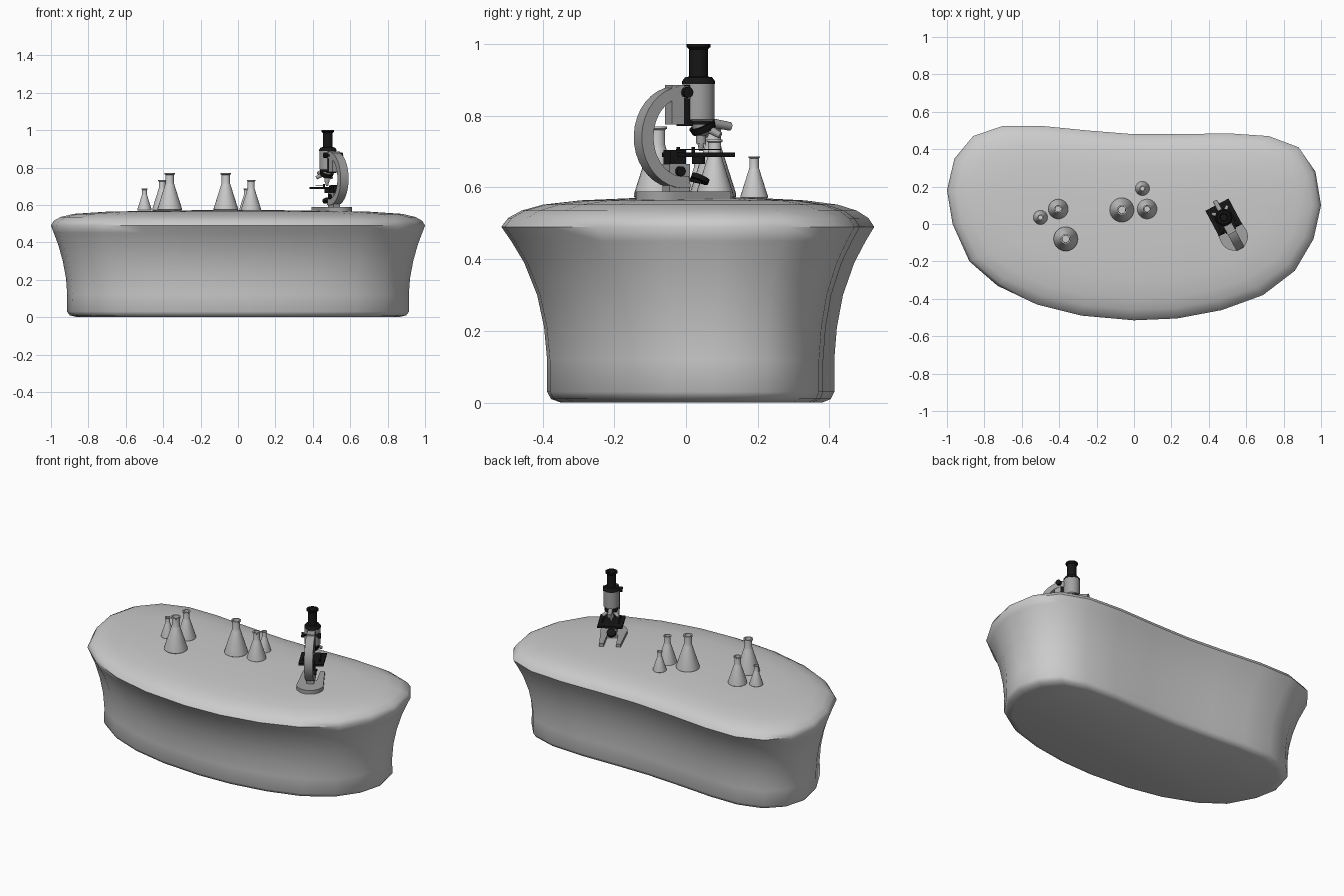
import bpy, bmesh
from math import pi, sin, cos, radians
from mathutils import Matrix, Vector

default_cube = bpy.data.objects.get("Cube")
if default_cube:
    bpy.data.objects.remove(default_cube, do_unlink=True)


def make_material(name, value):
    material = bpy.data.materials.new(name)
    material.use_nodes = True
    colour = (value, value, value, 1)
    material.diffuse_color = colour
    shader = material.node_tree.nodes["Principled BSDF"]
    shader.inputs["Base Color"].default_value = colour
    shader.inputs["Roughness"].default_value = 0.6
    return material


pale_grey = make_material("pale grey", 0.6)
metal_grey = make_material("metal grey", 0.36)
black = make_material("black", 0.008)


def finish(name, bm, material, matrix=Matrix(), angle=40):
    """Turn a bmesh into a named, coloured and smoothly shaded object."""
    bmesh.ops.transform(bm, matrix=matrix, verts=bm.verts)
    bmesh.ops.recalc_face_normals(bm, faces=bm.faces)
    mesh = bpy.data.meshes.new(name)
    bm.to_mesh(mesh)
    bm.free()
    obj = bpy.data.objects.new(name, mesh)
    bpy.context.collection.objects.link(obj)
    mesh.materials.append(material)
    bpy.ops.object.select_all(action="DESELECT")
    obj.select_set(True)
    bpy.context.view_layer.objects.active = obj
    bpy.ops.object.shade_smooth_by_angle(angle=radians(angle))
    return obj


def loft(rings, closed_ends=True):
    """Skin a stack of equally long point rings."""
    bm = bmesh.new()
    loops = [[bm.verts.new(p) for p in ring] for ring in rings]
    for low, high in zip(loops, loops[1:]):
        for i in range(len(low)):
            j = (i + 1) % len(low)
            bm.faces.new((low[i], low[j], high[j], high[i]))
    if closed_ends:
        bm.faces.new(loops[0])
        bm.faces.new(loops[-1])
    return bm


def turned(profile, sides=24):
    """Revolve (radius, height) points about z."""
    angles = [2 * pi * i / sides for i in range(sides)]
    return loft([[(r * cos(a), r * sin(a), z) for a in angles] for r, z in profile])


def slab(points, axis, start, end):
    """Extrude a flat outline along x (side outlines) or z (plan outlines)."""
    def place(p, d):
        return (d, *p) if axis == "x" else (*p, d)
    return loft([[place(p, d) for p in points] for d in (start, end)])


# Counter: kidney outline lofted through a flared section
outline = [(-1, .18), (-.96, .35), (-.86, .47), (-.7, .525), (-.5, .525), (-.25, .5),
           (0, .48), (.25, .48), (.5, .485), (.72, .47), (.88, .41), (.97, .28),
           (1, .1), (.96, -.08), (.86, -.25), (.69, -.38), (.47, -.46), (.23, -.505),
           (0, -.515), (-.28, -.49), (-.52, -.43), (-.73, -.33), (-.88, -.2), (-.97, 0)]
section = [(.86, .7, 0), (.9, .75, .01), (.915, .77, .03), (.913, .77, .12),
           (.92, .785, .21), (.937, .82, .3), (.962, .885, .39), (.985, .95, .45),
           (1, 1, .49), (.985, .965, .515), (.95, .9, .535), (.88, .79, .552),
           (.7, .6, .564), (.4, .35, .57), (.1, .1, .573)]
counter = loft([[(x * sx, y * sy + .02 * (1 - sy) * 2, z) for x, y in outline]
                for sx, sy, z in section])
finish("counter", counter, pale_grey, angle=60)

# Conical flasks: one hollow profile at three sizes
flask_profile = [(.9, 0), (1, .08), (1, .2), (.38, 2.15), (.34, 2.3), (.34, 2.95),
                 (.42, 3), (.42, 3.1), (.3, 3.1), (.28, 2.25), (.9, .2), (.8, .1)]
large, medium, small = .065, .053, .038
flasks = [(-.065, .075, large), (.07, .08, medium), (.045, .19, small),
          (-.365, -.08, large), (-.405, .08, medium), (-.5, .035, small)]
for number, (x, y, size) in enumerate(flasks):
    place = Matrix.Translation((x, y, .569)) @ Matrix.Scale(size, 4)
    finish(f"flask_{number + 1}", turned(flask_profile), pale_grey, place)

# Microscope: local frame has the tube axis on z and faces local +y
scope = Matrix.Translation((.48, .035, 0)) @ Matrix.Rotation(radians(28), 4, "Z")


def lathe(name, profile, material, sides=24):
    finish(name, turned(profile, sides), material, scope)


def box(name, centre, size, material):
    bm = bmesh.new()
    bmesh.ops.create_cube(bm, size=1)
    finish(name, bm, material,
           scope @ Matrix.Translation(centre) @ Matrix.Diagonal((*size, 1)))


def rod(name, start, end, radius, material, tip=None):
    start, end = Vector(start), Vector(end)
    way = end - start
    turn = way.to_track_quat("Z", "Y").to_matrix().to_4x4()
    bm = turned([(radius, 0), (tip or radius, way.length)], 16)
    finish(name, bm, material, scope @ Matrix.Translation(start) @ turn)


# Horseshoe foot with two prongs
heel = [(.075 * cos(a), -.115 + .075 * sin(a))
        for a in [pi + pi * i / 14 for i in range(15)]]
foot = heel + [(.07, -.06), (.06, .07), (.035, .07), (.03, -.05),
               (-.03, -.05), (-.035, .07), (-.06, .07), (-.07, -.06)]
finish("foot", slab(foot, "z", .565, .588), metal_grey, scope)

# Pillar and curved arm
box("pillar", (0, -.07, .625), (.04, .065, .08), metal_grey)
rod("tilt_joint", (-.03, -.07, .645), (.03, -.07, .645), .014, black)
bend = [radians(75 + 205 * i / 20) for i in range(21)]


def arc(ry, rz):
    return [(-.06 + ry * cos(a), .74 + rz * sin(a)) for a in bend]


arm = arc(.132, .142) + arc(.095, .11)[::-1]
finish("arm", slab(arm, "x", -.024, .024), metal_grey, scope)

# Focus carriage and its knobs
box("carriage", (0, -.07, .83), (.044, .05, .11), metal_grey)
box("focus_rack", (0, -.044, .828), (.045, .028, .114), black)
for side in (-1, 1):
    rod("focus_shaft", (side * .02, -.06, .865), (side * .045, -.06, .865), .006, black)
    rod("focus_knob", (side * .038, -.06, .865), (side * .054, -.06, .865), .015, black)

# Head, collar and eyepiece tube
lathe("head", [(.036, .782), (.045, .79), (.045, .89)], metal_grey)
lathe("head_ring", [(.038, .775), (.038, .785)], black)
lathe("collar", [(.046, .888), (.046, .896), (.038, .907), (.027, .909)], black)
lathe("eyepiece_tube", [(.026, .9), (.026, .985), (.034, .992), (.034, 1),
                        (.022, 1), (.018, .98)], black)

# Tilted nosepiece carrying the objectives
rod("nosepiece_neck", (0, 0, .785), (0, .012, .76), .024, metal_grey)
rod("nosepiece_disc", (0, .01, .775), (0, .018, .758), .038, black, .034)
rod("nosepiece_cap", (0, .018, .758), (0, .022, .749), .03, metal_grey, .02)
rod("working_objective", (0, .008, .76), (0, .008, .722), .014, metal_grey)
rod("working_objective_tip", (0, .008, .722), (0, .008, .702), .01, metal_grey, .006)
rod("spare_objective", (0, .03, .782), (0, .1, .77), .013, metal_grey, .012)
for side in (-1, 1):
    rod("side_objective", (side * .015, .02, .765), (side * .045, .045, .745),
        .012, metal_grey, .009)

# Stage with clips and bracket
box("stage", (0, 0, .691), (.14, .155, .012), black)
box("stage_bracket", (0, -.075, .685), (.04, .05, .04), black)
for side in (-1, 1):
    box("stage_clip", (side * .045, 0, .706), (.008, .09, .003), black)
    rod("clip_post", (side * .045, -.04, .695), (side * .045, -.04, .712), .005, black)

# Mirror below the stage
rod("mirror_stem", (0, -.045, .625), (0, .005, .615), .005, black)
rod("mirror", (0, .002, .618), (0, .008, .63), .026, black)
rod("condenser", (0, 0, .665), (0, 0, .686), .018, black)
